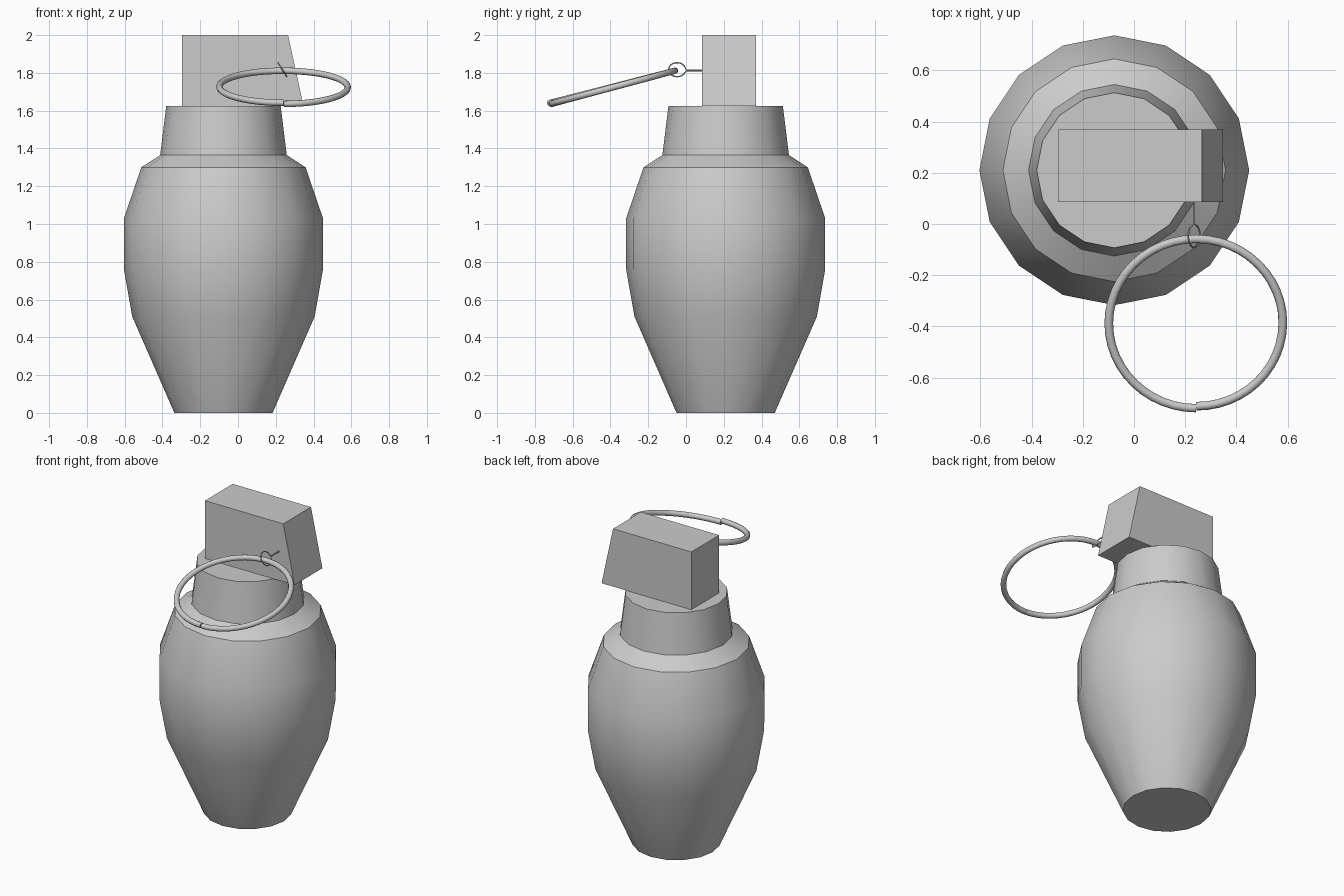
import bpy, bmesh, math
from mathutils import Vector, Matrix

if "Cube" in bpy.data.objects:
    bpy.data.objects.remove(bpy.data.objects["Cube"])

AXIS = (-0.077, 0.21)


def make_object(name, bm, angle=None):
    bmesh.ops.recalc_face_normals(bm, faces=bm.faces[:])
    mesh = bpy.data.meshes.new(name)
    bm.to_mesh(mesh)
    bm.free()
    obj = bpy.data.objects.new(name, mesh)
    bpy.context.collection.objects.link(obj)
    if angle:
        bpy.ops.object.select_all(action='DESELECT')
        obj.select_set(True)
        bpy.context.view_layer.objects.active = obj
        bpy.ops.object.shade_smooth_by_angle(angle=math.radians(angle))
    return obj


def lathe(name, profile, sides=16):
    """Closed solid of revolution from (radius, z) pairs."""
    bm = bmesh.new()
    rings = []
    for r, z in profile:
        rings.append([bm.verts.new((AXIS[0] + r * math.cos(a), AXIS[1] + r * math.sin(a), z))
                      for a in (2 * math.pi * i / sides for i in range(sides))])
    for low, high in zip(rings, rings[1:]):
        for i in range(sides):
            j = (i + 1) % sides
            bm.faces.new((low[i], low[j], high[j], high[i]))
    bm.faces.new(rings[0][::-1])
    bm.faces.new(rings[-1])
    return make_object(name, bm, 30)


def tube(name, points, radius, sides=8):
    """Capped round wire swept along an open path."""
    bm = bmesh.new()
    pts = [Vector(p) for p in points]
    rings = []
    normal = None
    for i, p in enumerate(pts):
        t = (pts[min(i + 1, len(pts) - 1)] - pts[max(i - 1, 0)]).normalized()
        u = t.orthogonal() if normal is None else normal - t * normal.dot(t)
        u.normalize()
        normal = u
        v = t.cross(u)
        rings.append([bm.verts.new(p + radius * (u * math.cos(a) + v * math.sin(a)))
                      for a in (2 * math.pi * k / sides for k in range(sides))])
    for a, b in zip(rings, rings[1:]):
        for k in range(sides):
            m = (k + 1) % sides
            bm.faces.new((a[k], a[m], b[m], b[k]))
    bm.faces.new(rings[0][::-1])
    bm.faces.new(rings[-1])
    return make_object(name, bm, 50)


# Body and neck
lathe("body", [(0.26, 0), (0.483, 0.51), (0.527, 0.76), (0.527, 1.03),
               (0.435, 1.30), (0.335, 1.365)])
lathe("neck", [(0.335, 1.365), (0.303, 1.625)])

# Top block with one slanted end
bm = bmesh.new()
outline = [(-0.297, 1.625), (0.347, 1.625), (0.265, 2.0), (-0.297, 2.0)]
front = bm.faces.new([bm.verts.new((x, 0.085, z)) for x, z in outline])
extruded = bmesh.ops.extrude_face_region(bm, geom=[front], use_keep_orig=True)
bmesh.ops.translate(bm, vec=(0, 0.285, 0),
                    verts=[g for g in extruded["geom"] if isinstance(g, bmesh.types.BMVert)])
make_object("top_block", bm)

# Tilted pull ring, split at the front with slightly offset ends
place = Matrix.Translation((0.243, -0.387, 1.725)) @ Matrix.Rotation(math.radians(14.7), 4, 'X')
steps = 48
ring = []
for i in range(steps + 1):
    f = i / steps
    a = -math.pi / 2 + 2 * math.pi * f
    r = 0.340 + 0.006 * (f - 0.5)
    ring.append(place @ Vector((r * math.cos(a), r * math.sin(a), 0.008 * (f - 0.5))))
tube("pull_ring", ring, 0.017, 10)

# Thin wire pin: straight legs and a tilted eye around the ring
wire = [(0.235, 0.15, 1.815), (0.235, 0.002, 1.815)]
for i in range(1, 24):
    a = math.radians(20 + 320 * i / 24)
    s = math.sin(a)
    wire.append((0.235 - 0.023 * s, -0.047 + 0.045 * math.cos(a), 1.817 + 0.037 * s))
wire += [(0.235, 0.002, 1.812), (0.235, 0.15, 1.812)]
tube("wire_pin", wire, 0.0035, 6)
